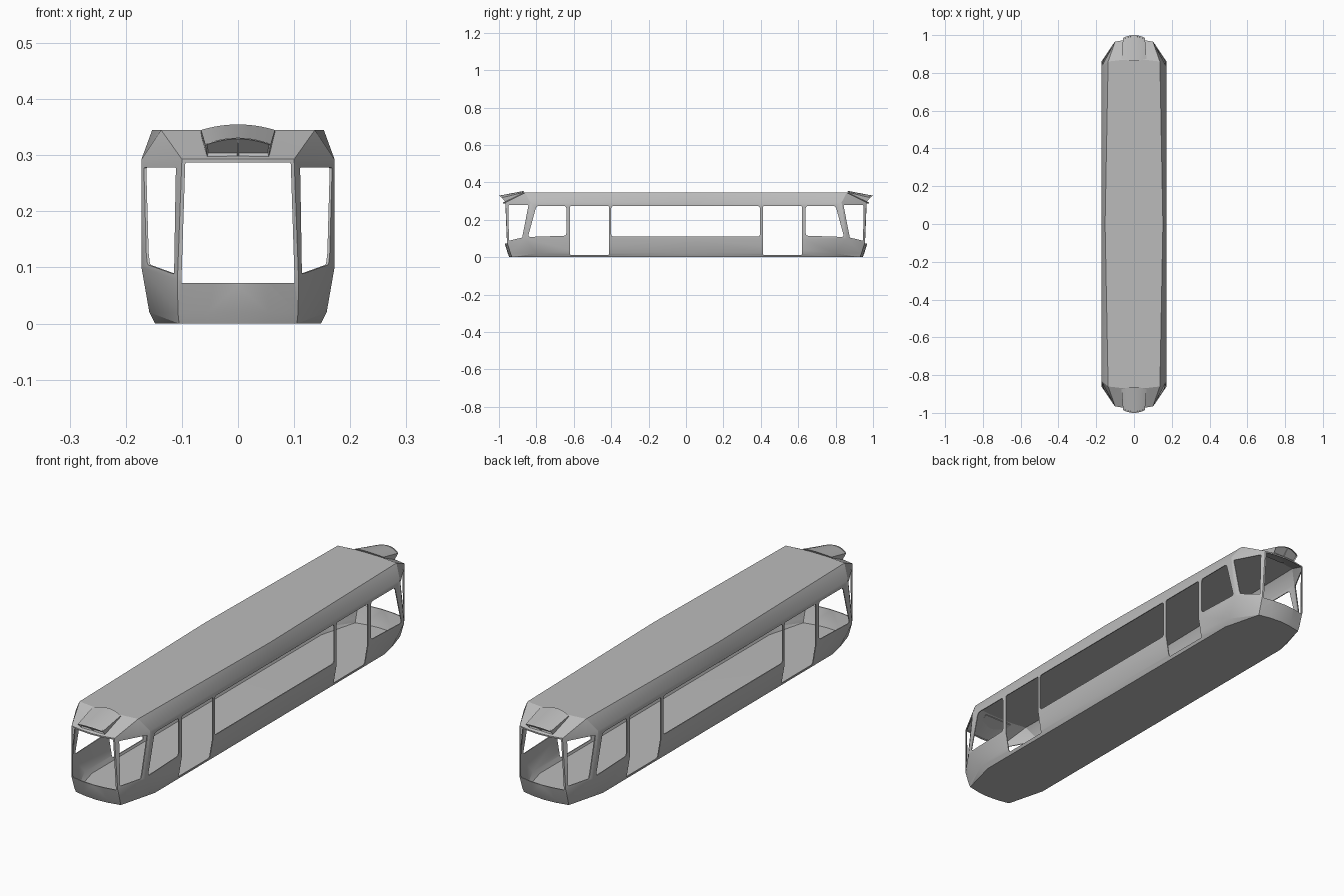
import bpy, bmesh, math
from mathutils import Vector

if "Cube" in bpy.data.objects:
    bpy.data.objects.remove(bpy.data.objects["Cube"])

grey = bpy.data.materials.new("body grey")
grey.diffuse_color = (0.5, 0.5, 0.5, 1)
grey.use_nodes = True
grey.node_tree.nodes["Principled BSDF"].inputs["Base Color"].default_value = grey.diffuse_color


def make(name, bm):
    bmesh.ops.recalc_face_normals(bm, faces=bm.faces)
    me = bpy.data.meshes.new(name)
    bm.to_mesh(me)
    bm.free()
    ob = bpy.data.objects.new(name, me)
    bpy.context.collection.objects.link(ob)
    me.materials.append(grey)
    return ob


def loft(rings):
    """Closed skin through equal-length rings, capped at both ends."""
    bm = bmesh.new()
    vs = [[bm.verts.new(p) for p in r] for r in rings]
    n = len(vs[0])
    for a, b in zip(vs, vs[1:]):
        for i in range(n):
            j = (i + 1) % n
            bm.faces.new((a[i], a[j], b[j], b[i]))
    bm.faces.new(vs[0])
    cap = bm.faces.new(vs[-1])
    return bm, cap


def activate(ob):
    bpy.ops.object.select_all(action='DESELECT')
    ob.select_set(True)
    bpy.context.view_layer.objects.active = ob


def smooth(ob, deg=25):
    activate(ob)
    bpy.ops.object.shade_smooth_by_angle(angle=math.radians(deg))


# Body shell: each level is nose centre, nose corner, side corner, side middle
levels = [
    [(0, .945, 0), (.105, .930, 0), (.148, .765, 0), (.148, 0, 0)],
    [(0, .953, .02), (.107, .938, .02), (.158, .80, .02), (.158, 0, .02)],
    [(0, .968, .068), (.108, .956, .078), (.172, .86, .10), (.172, 0, .10)],
    [(0, .978, .293), (.100, .965, .293), (.172, .832, .293), (.172, 0, .293)],
    [(0, .870, .345), (.070, .868, .345), (.137, .86, .345), (.153, 0, .345)],
]


def full_ring(q):
    c, k = Vector(q[0]), Vector(q[1])
    m = c.lerp(k, 0.5)
    m.y = c.y - (c.y - k.y) * 0.28          # rounded nose
    q = [c, m] + [Vector(p) for p in q[1:]]
    half = [Vector((p.x, -p.y, p.z)) for p in q] + q[-2::-1]
    return half + [Vector((-p.x, p.y, p.z)) for p in half[-2:0:-1]]


bm, _ = loft([full_ring(q) for q in levels])
bmesh.ops.recalc_face_normals(bm, faces=bm.faces)
bmesh.ops.triangulate(bm, faces=bm.faces)
body = make("body_shell", bm)
activate(body)
mod = body.modifiers.new("wall", 'SOLIDIFY')
mod.thickness = 0.004
mod.offset = -1
bpy.ops.object.modifier_apply(modifier=mod.name)


# Openings: rounded prisms cut straight through the shell
def rounded(pts, r):
    out = []
    pts = [Vector(p) for p in pts]
    for i, p in enumerate(pts):
        a = p + (pts[i - 1] - p).normalized() * r
        b = p + (pts[(i + 1) % len(pts)] - p).normalized() * r
        for k in range(5):
            t = k / 4
            out.append(a * (1 - t) ** 2 + p * 2 * t * (1 - t) + b * t * t)
    return out


def cut(pts, axis, r):
    pts = rounded(pts, r)
    if axis == 'X':
        rings = [[(d, p.x, p.y) for p in pts] for d in (-.3, .3)]
    else:
        rings = [[(p.x, d, p.y) for p in pts] for d in (-1.2, 1.2)]
    cutter = make("opening_cutter", loft(rings)[0])
    cutter.hide_render = True
    activate(body)
    m = body.modifiers.new("cut", 'BOOLEAN')
    m.operation = 'DIFFERENCE'
    m.solver = 'EXACT'
    m.object = cutter
    bpy.ops.object.modifier_apply(modifier=m.name)
    bpy.data.objects.remove(cutter)


# long centre window and both windscreens
cut([(-.40, .11), (.395, .11), (.395, .274), (-.40, .274)], 'X', .014)
cut([(-.101, .072), (.101, .072), (.094, .287), (-.094, .287)], 'Y', .003)
for s in (-1, 1):
    # door, cab side window, corner window
    cut([(s * .412, .012), (s * .62, .012), (s * .62, .274), (s * .412, .274)], 'X', .008)
    cut([(s * .64, .115), (s * .845, .108), (s * .80, .274), (s * .64, .274)], 'X', .014)
    cut([(s * .876, .105), (s * .947, .088), (s * .949, .278), (s * .842, .278)], 'X', .004)
smooth(body)


# Roof hoods over the lamps, one at each end
def hood_ring(s, w, y, z, rise, bulge, low):
    r = []
    for i in range(13):
        t = -1 + i / 6
        c = 1 - t * t
        r.append((w * t, s * (y + bulge * c), z + rise * c))
    bw, by, bz = low
    return r + [(bw, s * by, bz), (-bw, s * by, bz)]


for s, end in ((-1, "front"), (1, "back")):
    bm, cap = loft([
        hood_ring(s, .066, .875, .345, .010, -.012, (.066, .875, .335)),
        hood_ring(s, .058, .985, .318, .011, .015, (.055, .966, .298)),
    ])
    bmesh.ops.recalc_face_normals(bm, faces=bm.faces)
    bmesh.ops.inset_individual(bm, faces=[cap], thickness=.003, depth=-.006)
    smooth(make(end + "_lamp_hood", bm))

    # thin bar between the two lamps
    bar = [[(x, s * .966, .299), (x, s * .990, .327), (x, s * .982, .327), (x, s * .958, .299)]
           for x in (-.0015, .0015)]
    make(end + "_lamp_divider", loft(bar)[0])
